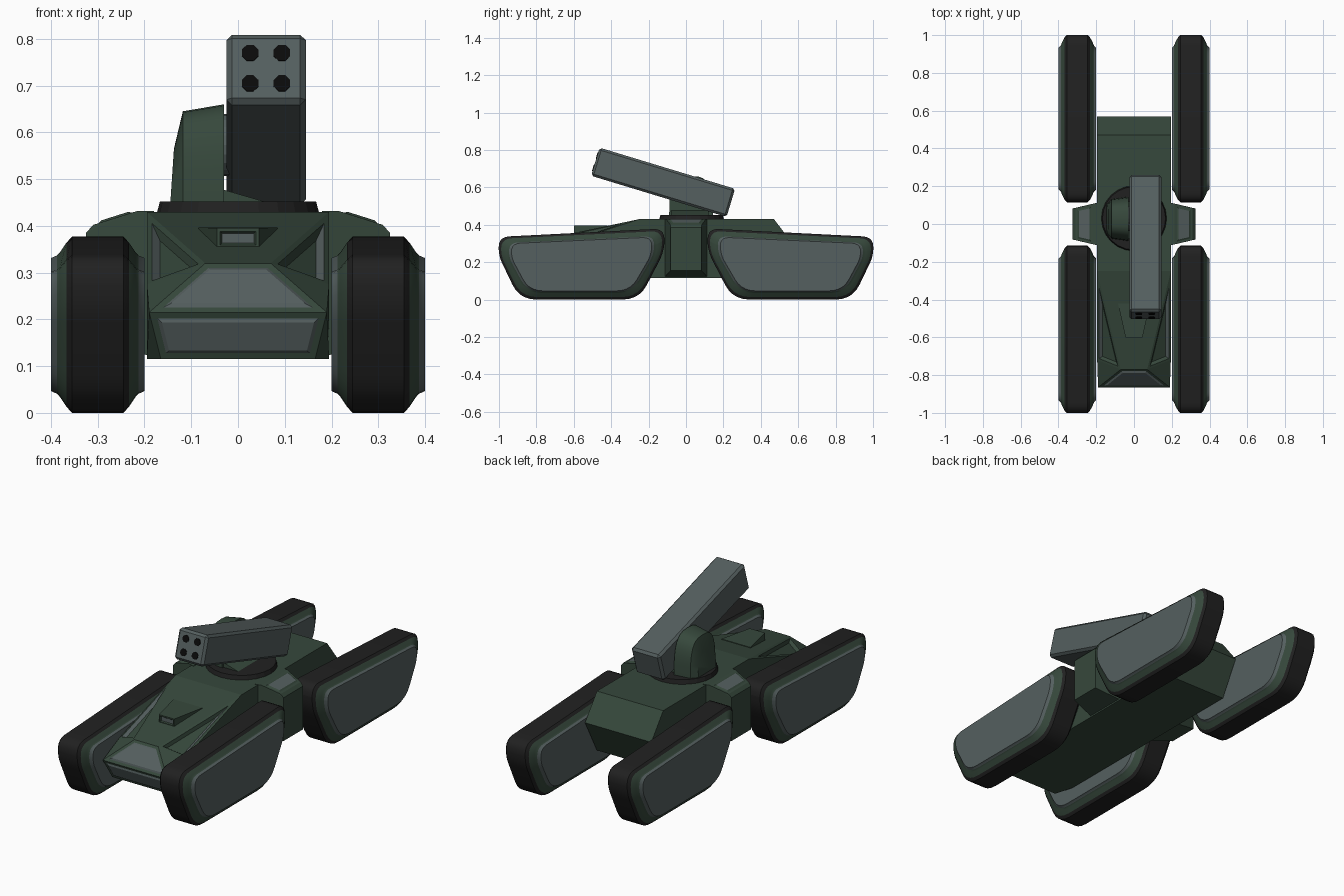
import bpy, bmesh, math
from mathutils import Vector, Matrix

if "Cube" in bpy.data.objects:
    bpy.data.objects.remove(bpy.data.objects["Cube"])


def material(name, rgb):
    m = bpy.data.materials.new(name)
    m.use_nodes = True
    m.diffuse_color = (*rgb, 1)
    bsdf = next(n for n in m.node_tree.nodes if n.type == 'BSDF_PRINCIPLED')
    bsdf.inputs["Base Color"].default_value = (*rgb, 1)
    bsdf.inputs["Roughness"].default_value = 0.7
    return m


MATS = [material("armour_green", (0.037, 0.065, 0.045)),
        material("panel_grey", (0.09, 0.115, 0.115)),
        material("rubber_black", (0.015, 0.015, 0.015)),
        material("bore_black", (0.003, 0.003, 0.003))]
GREEN, GREY, RUBBER, BORE = range(4)


def finish(name, bm, smooth=None):
    bmesh.ops.recalc_face_normals(bm, faces=bm.faces)
    mesh = bpy.data.meshes.new(name)
    bm.to_mesh(mesh)
    bm.free()
    for m in MATS:
        mesh.materials.append(m)
    ob = bpy.data.objects.new(name, mesh)
    bpy.context.collection.objects.link(ob)
    if smooth:
        bpy.ops.object.select_all(action='DESELECT')
        ob.select_set(True)
        bpy.context.view_layer.objects.active = ob
        bpy.ops.object.shade_smooth_by_angle(angle=math.radians(smooth))
    return ob


def convex(points):
    """Flat-faced solid around a few corner points."""
    bm = bmesh.new()
    for p in points:
        bm.verts.new(p)
    res = bmesh.ops.convex_hull(bm, input=bm.verts)
    junk = {g for g in res["geom_interior"] + res["geom_unused"]
            if isinstance(g, bmesh.types.BMVert)}
    bmesh.ops.delete(bm, geom=list(junk), context='VERTS')
    bmesh.ops.dissolve_limit(bm, angle_limit=math.radians(2),
                             verts=bm.verts, edges=bm.edges)
    bmesh.ops.recalc_face_normals(bm, faces=bm.faces)
    return bm


def both(points):
    return [(s * x, y, z) for x, y, z in points for s in (-1, 1)]


def inset(bm, faces, width, depth=0.0):
    return bmesh.ops.inset_individual(bm, faces=faces, thickness=width, depth=depth,
                                      use_even_offset=True)["faces"]


def loft(rings, colours):
    """Skin successive rings; colours has one entry per band."""
    bm = bmesh.new()
    vs = [[bm.verts.new(p) for p in r] for r in rings]
    n = len(rings[0])
    for a, b, c in zip(vs, vs[1:], colours):
        for i in range(n):
            f = bm.faces.new((a[i], a[(i + 1) % n], b[(i + 1) % n], b[i]))
            f.material_index = c
    for ring, c in ((vs[0], colours[0]), (vs[-1], colours[-1])):
        bm.faces.new(ring).material_index = c
    return bm


def rounded(corners, steps=5):
    """Polygon with each (y, z, radius) corner turned into a curve."""
    out = []
    for i, (y, z, r) in enumerate(corners):
        p = Vector((y, z))
        a = p + (Vector(corners[i - 1][:2]) - p).normalized() * r
        b = p + (Vector(corners[(i + 1) % len(corners)][:2]) - p).normalized() * r
        for k in range(steps + 1):
            t = k / steps
            out.append(a * (1 - t) ** 2 + p * 2 * t * (1 - t) + b * t * t)
    return out


# Hull with recessed nose and cheek panels
bm = convex(both([
    (0.195, -0.25, 0.43), (0.195, 0.47, 0.43), (0.195, 0.57, 0.30),
    (0.195, 0.47, 0.115), (0.195, -0.72, 0.115), (0.165, -0.82, 0.115),
    (0.19, -0.865, 0.215), (0.07, -0.77, 0.32), (0.195, -0.72, 0.275)]))
bm.faces.ensure_lookup_table()
nose, cheeks = [], []
for f in bm.faces:
    c, n = f.calc_center_median(), f.normal
    if c.y < -0.78 and abs(c.x) < 0.01:
        nose.append(f)
    elif len(f.verts) == 3 and n.z > 0.1 and c.z > 0.32:
        cheeks.append(f)
inset(bm, nose, 0.014)
for f in nose:
    f.material_index = GREY
inset(bm, nose, 0.008, 0.005)
inset(bm, cheeks, 0.012)
for f in inset(bm, cheeks, 0.012, -0.015):
    if abs(f.calc_center_median().x) > 0.16:
        f.material_index = GREY
finish("hull", bm)

# Sight box on the sloping deck, with a grey window
bm = convex(both([(0.045, -0.60, 0.395), (0.045, -0.60, 0.352),
                  (0.085, -0.42, 0.397), (0.085, -0.42, 0.36)]))
window = [f for f in bm.faces if f.normal.y < -0.9]
inset(bm, window, 0.007)
inset(bm, window, 0.004, -0.006)
for f in window:
    f.material_index = GREY
finish("sight_box", bm)

# Side pods between the tracks
for side, sx in (("left", 1), ("right", -1)):
    pts = []
    for sy in (-1, 1):
        pts += [(sx * x, sy * y, z) for x, y, z in (
            (0.18, 0.115, 0.12), (0.18, 0.115, 0.432), (0.215, 0.108, 0.432),
            (0.325, 0.082, 0.155), (0.325, 0.082, 0.385), (0.31, 0.085, 0.402))]
    bm = convex(pts)
    top = [f for f in bm.faces if f.normal.z > 0.8 and abs(f.calc_center_median().x) > 0.23]
    inset(bm, top, 0.012)
    inset(bm, top, 0.008, 0.004)
    for f in top:
        f.material_index = GREY
    finish(side + "_pod", bm)

# Four track units: rubber band, green rim, grey side plates
outline = rounded([(0.115, 0.38, 0.06), (1.004, 0.335, 0.06), (1.0, 0.23, 0.04),
                   (0.89, 0.0, 0.09), (0.25, 0.0, 0.09), (0.115, 0.26, 0.06)])
CY, CZ = 0.5575, 0.19
half = [(0.055, 1, 1), (0.067, 0.97, 0.93), (0.081, 0.91, 0.82),
        (0.087, 0.875, 0.785), (0.10, 0.845, 0.755)]
sections = [(-w, a, b) for w, a, b in reversed(half)] + half
bands = [GREY, GREEN, GREEN, RUBBER, RUBBER, RUBBER, GREEN, GREEN, GREY]
for end, sy in (("front", -1), ("rear", 1)):
    for side, sx in (("left", 1), ("right", -1)):
        rings = [[(sx * (0.30 + w), sy * (CY + (p.x - CY) * a), CZ + (p.y - CZ) * b)
                  for p in outline] for w, a, b in sections]
        finish(f"{end}_{side}_track", loft(rings, bands), 25)

# Turret ring
bm = bmesh.new()
bmesh.ops.create_cone(bm, cap_ends=True, segments=24, radius1=0.175, radius2=0.167,
                      depth=0.03, matrix=Matrix.Translation((0, 0.03, 0.437)))
for f in bm.faces:
    f.material_index = RUBBER
finish("turret_ring", bm)

# Rounded turret housing beside the launcher
arch = []
for k in range(17):
    t = math.pi * k / 16
    c, s = math.cos(t), max(math.sin(t), 0)
    arch.append((math.copysign(abs(c) ** 0.65, c), s ** 0.65))
rings = [[(x + lean * z, 0.027 + y * wy, 0.445 + z * hz) for y, z in arch]
         for x, wy, hz, lean in ((-0.03, 0.117, 0.215, 0), (-0.118, 0.105, 0.20, 0),
                                 (-0.145, 0.075, 0.12, 0.008))]
finish("turret_housing", loft(rings, [GREEN, GREEN]), 30)

# Low wedge under the launcher
finish("launcher_mount", convex([(x, y, z) for y in (-0.08, 0.12) for x, z in
                                 ((-0.04, 0.44), (-0.04, 0.48), (0.07, 0.44), (0.06, 0.451))]))

# Pivot disc joining the housing and launcher
bm = bmesh.new()
bmesh.ops.create_cone(bm, cap_ends=True, segments=20, radius1=0.066, radius2=0.066, depth=0.03,
                      matrix=Matrix.Translation((-0.025, 0.03, 0.573))
                      @ Matrix.Rotation(math.pi / 2, 4, 'Y'))
for f in bm.faces:
    f.material_index = GREY
finish("launcher_pivot", bm)

# Tilted launcher box with chamfered edges
tilt = Matrix.Translation((0.06, -0.1225, 0.627)) @ Matrix.Rotation(math.radians(-16.9), 4, 'X')
bm = bmesh.new()
bmesh.ops.create_cube(bm, size=1, matrix=Matrix.Diagonal((0.17, 0.757, 0.157, 1)))
bmesh.ops.bevel(bm, geom=bm.edges[:], offset=0.012, segments=1, affect='EDGES')
for f in bm.faces:
    f.material_index = GREY
bm.transform(tilt)
finish("launcher_box", bm)

# Four octagonal launch bores
bm = bmesh.new()
for x in (-0.034, 0.034):
    for z in (-0.034, 0.034):
        bmesh.ops.create_cone(bm, cap_ends=True, segments=8, radius1=0.019, radius2=0.019,
                              depth=0.006, matrix=Matrix.Translation((x, -0.3785, z))
                              @ Matrix.Rotation(math.pi / 2, 4, 'X')
                              @ Matrix.Rotation(math.pi / 8, 4, 'Z'))
for f in bm.faces:
    f.material_index = BORE
bm.transform(tilt)
finish("launcher_bores", bm)
